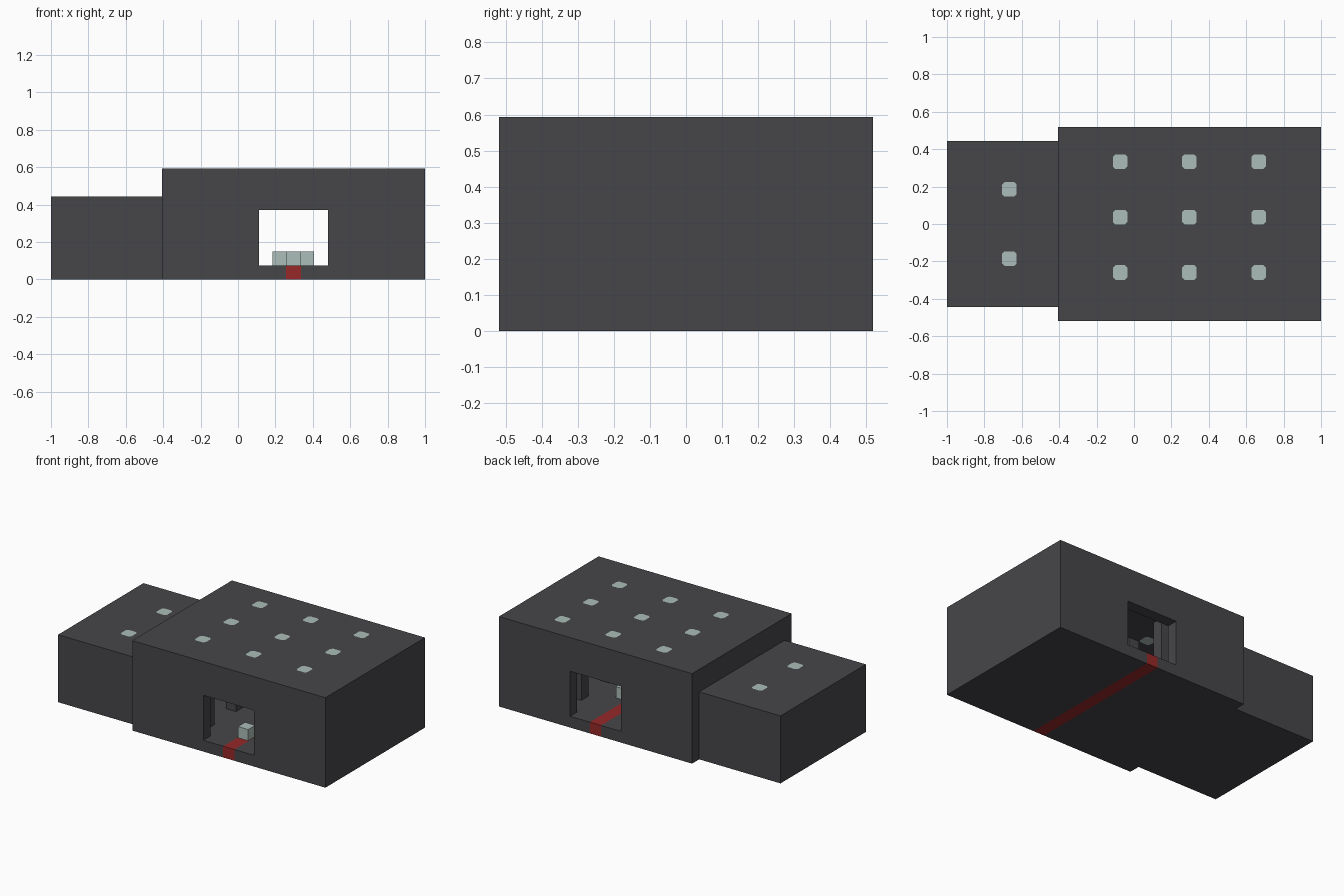
import bpy, bmesh
from mathutils import Vector

cube = bpy.data.objects.get("Cube")
if cube:
    bpy.data.objects.remove(cube, do_unlink=True)

U = 1 / 27          # one building block
CX = 27             # block count from the left end to the centre


def material(name, rgb):
    m = bpy.data.materials.new(name)
    m.use_nodes = True
    m.diffuse_color = (*rgb, 1)
    m.node_tree.nodes["Principled BSDF"].inputs["Base Color"].default_value = (*rgb, 1)
    return m


STONE = material("dark stone", (0.062, 0.061, 0.068))
GLASS = material("pale glass", (0.41, 0.51, 0.48))
CARPET = material("red carpet", (0.31, 0.022, 0.022))


def box(name, x, y, z, mat, chamfer=0):
    """Box from block ranges; chamfer clips the upright corners."""
    ranges = (x, y, z)
    centre = Vector([(a + b) / 2 for a, b in ranges]) - Vector((CX, 0, 0))
    bm = bmesh.new()
    bmesh.ops.create_cube(bm, size=1)
    bmesh.ops.scale(bm, verts=bm.verts, vec=[(b - a) * U for a, b in ranges])
    if chamfer:
        upright = [e for e in bm.edges if abs(e.verts[0].co.z - e.verts[1].co.z) > 1e-4]
        bmesh.ops.bevel(bm, geom=upright, offset=chamfer * U, segments=1, affect='EDGES')
    me = bpy.data.meshes.new(name)
    bm.to_mesh(me)
    bm.free()
    me.materials.append(mat)
    ob = bpy.data.objects.new(name, me)
    ob.location = centre * U
    bpy.context.collection.objects.link(ob)
    return ob


def carve(target, x, y, z, chamfer=0):
    """Cut a box-shaped hole from the target."""
    cutter = box("cutter", x, y, z, STONE, chamfer)
    cutter.hide_render = True
    mod = target.modifiers.new("carve", 'BOOLEAN')
    mod.operation = 'DIFFERENCE'
    mod.solver = 'EXACT'
    mod.object = cutter
    bpy.context.view_layer.update()
    graph = bpy.context.evaluated_depsgraph_get()
    carved = bpy.data.meshes.new_from_object(target.evaluated_get(graph))
    target.modifiers.clear()
    target.data = carved
    bpy.data.objects.remove(cutter, do_unlink=True)


def skylight(roof, x, y, top):
    """Clipped-corner glass plug set flush through the roof."""
    xr, yr = (x - 1.05, x + 1.05), (y - 1.05, y + 1.05)
    carve(roof, xr, yr, (top - 2.3, top + 0.3), 0.35)
    box("skylight", xr, yr, (top - 2, top), GLASS, 0.35)


# Main hall: hollow shell, facing windows, side doorway
hall = box("main_hall", (16, 54), (-14, 14), (0, 16), STONE)
carve(hall, (18, 52), (-12, 12), (2, 14))
carve(hall, (30, 40), (-15, 15), (2, 10))
carve(hall, (15, 19), (-3, 3), (2, 10))

# Annex: hollow shell open to the hall
annex = box("annex", (0, 16), (-12, 12), (0, 12), STONE)
carve(annex, (2, 17), (-10, 10), (2, 10))

# Skylights
for x in (25, 35, 45):
    for y in (-7, 1, 9):
        skylight(hall, x, y, 16)
for y in (-5, 5):
    skylight(annex, 9, y, 12)

# Carpet let into the floor
carve(hall, (33.9, 36.1), (-15, 15), (-1, 2.5))
box("carpet", (33.9, 36.1), (-14, 14), (0, 2), CARPET)

# Two rows of pillars
for x in (26, 42):
    for y in (-10, -2, 6):
        box("pillar", (x, x + 2), (y, y + 2), (2, 14), STONE)

# Pale pedestals on the floor
for x, y in ((34, -10), (32, 2), (36, 2)):
    box("pedestal", (x, x + 2), (y, y + 2), (2, 4), GLASS)
